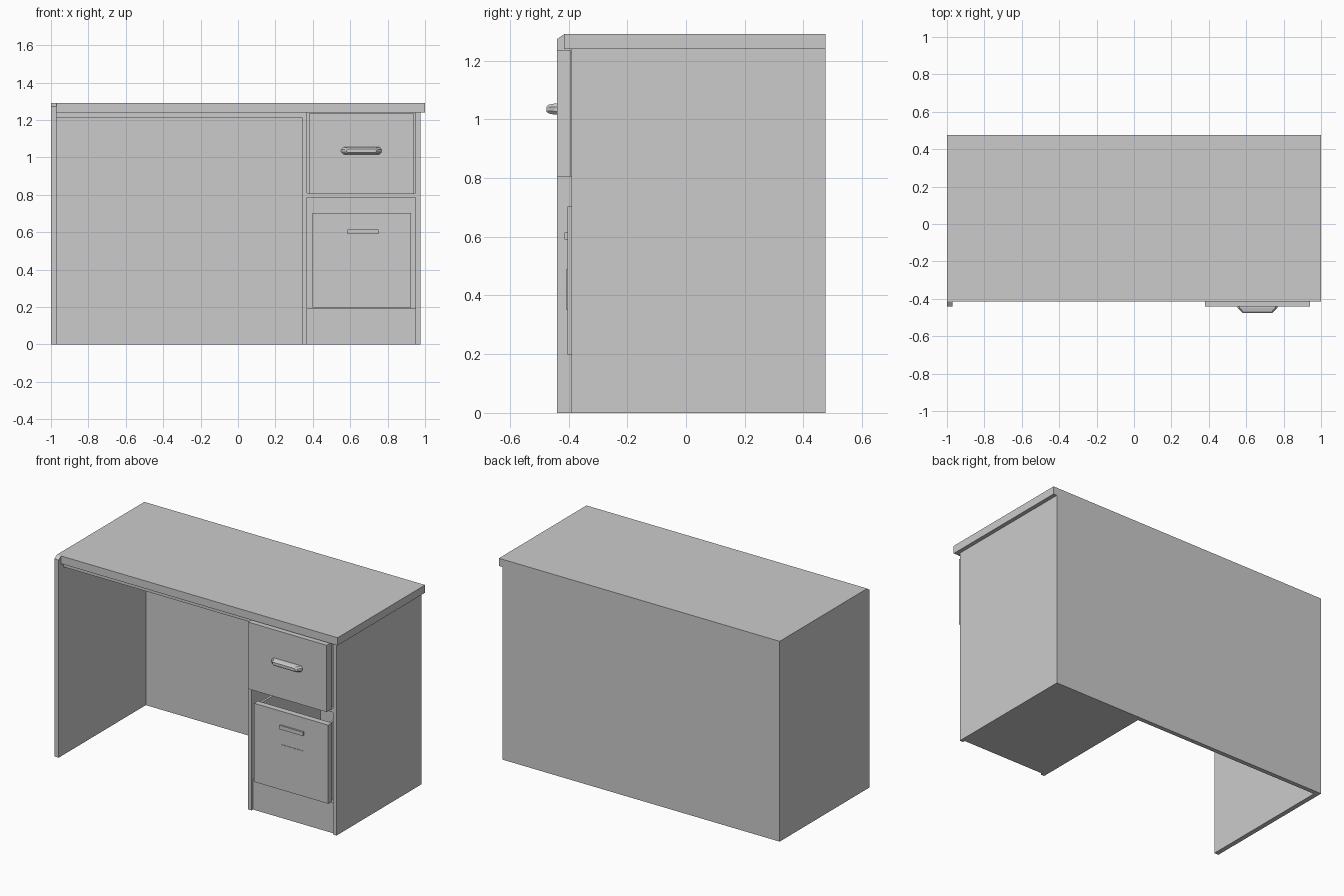
import bpy, bmesh

if "Cube" in bpy.data.objects:
    bpy.data.objects.remove(bpy.data.objects["Cube"])

def mesh_object(name, bm):
    bmesh.ops.recalc_face_normals(bm, faces=bm.faces)
    me = bpy.data.meshes.new(name)
    bm.to_mesh(me)
    bm.free()
    ob = bpy.data.objects.new(name, me)
    bpy.context.collection.objects.link(ob)
    return ob

def loft(name, rings):
    """Closed solid through rings with equal point counts."""
    bm = bmesh.new()
    loops = [[bm.verts.new(p) for p in r] for r in rings]
    n = len(loops[0])
    for a, b in zip(loops, loops[1:]):
        for i in range(n):
            j = (i + 1) % n
            bm.faces.new((a[i], a[j], b[j], b[i]))
    bm.faces.new(loops[0])
    bm.faces.new(loops[-1])
    return mesh_object(name, bm)

def box(name, x0, x1, y0, y1, z0, z1):
    ring = lambda z: [(x0, y0, z), (x1, y0, z), (x1, y1, z), (x0, y1, z)]
    return loft(name, [ring(z0), ring(z1)])

def drawer(name, x0, x1, y_front, y_back, z0, z1, depth, inset=0.012):
    """Front board with an open-topped box behind it."""
    t = 0.015
    a, b = x0 + inset, x1 - inset
    box(name + "_front", x0, x1, y_front, y_back, z0, z1)
    box(name + "_left_side", a, a + t, y_back, depth, z0, z1 - 0.005)
    box(name + "_right_side", b - t, b, y_back, depth, z0, z1 - 0.005)
    box(name + "_back", a + t, b - t, depth - t, depth, z0, z1 - 0.005)
    box(name + "_bottom", a + t, b - t, y_back, depth - t, z0 + 0.002, z0 + t)

BACK, BACK_IN, TOP, UNDER = 0.475, 0.447, 1.29, 1.24

# Left side panel, standing proud of the top with a chamfered front corner
profile = [(-0.44, 0), (BACK, 0), (BACK, TOP), (-0.415, TOP), (-0.44, 1.273)]
loft("left_panel", [[(x, y, z) for y, z in profile] for x in (-1.0, -0.97)])

# Top, back and cabinet walls
box("desk_top", -0.97, 1.0, -0.415, BACK, UNDER, TOP)
box("back_panel", -0.97, 0.975, BACK_IN, BACK, 0, UNDER)
box("right_panel", 0.95, 0.975, -0.39, BACK_IN, 0, UNDER)
box("divider_panel", 0.345, 0.37, -0.39, BACK_IN, 0, UNDER)
box("front_rail", -0.97, 0.345, -0.39, -0.36, 1.21, UNDER)
box("cabinet_plinth", 0.37, 0.95, -0.375, BACK_IN, 0, 0.195)
box("cabinet_shelf", 0.37, 0.95, -0.388, BACK_IN, 0.785, 0.81)

# Drawers
drawer("upper_drawer", 0.38, 0.94, -0.44, -0.392, 0.805, 1.235, 0.25)
drawer("lower_drawer", 0.397, 0.925, -0.404, -0.365, 0.197, 0.703, 0.25)

# Upper handle: tapered octagonal pull
def octagon(y, w, h, cx=0.66, cz=1.035):
    c = h * 0.6
    pts = [(w, h - c), (w - c, h), (-w + c, h), (-w, h - c),
           (-w, c - h), (-w + c, -h), (w - c, -h), (w, c - h)]
    return [(cx + x, y, cz + z) for x, z in pts]

loft("upper_handle", [octagon(-0.44, 0.108, 0.019), octagon(-0.448, 0.106, 0.019),
                      octagon(-0.468, 0.087, 0.015), octagon(-0.475, 0.08, 0.009)])

# Lower handle strip and label plate
box("lower_handle", 0.585, 0.752, -0.414, -0.404, 0.59, 0.615)
box("label_plate", 0.59, 0.75, -0.407, -0.404, 0.35, 0.49)
